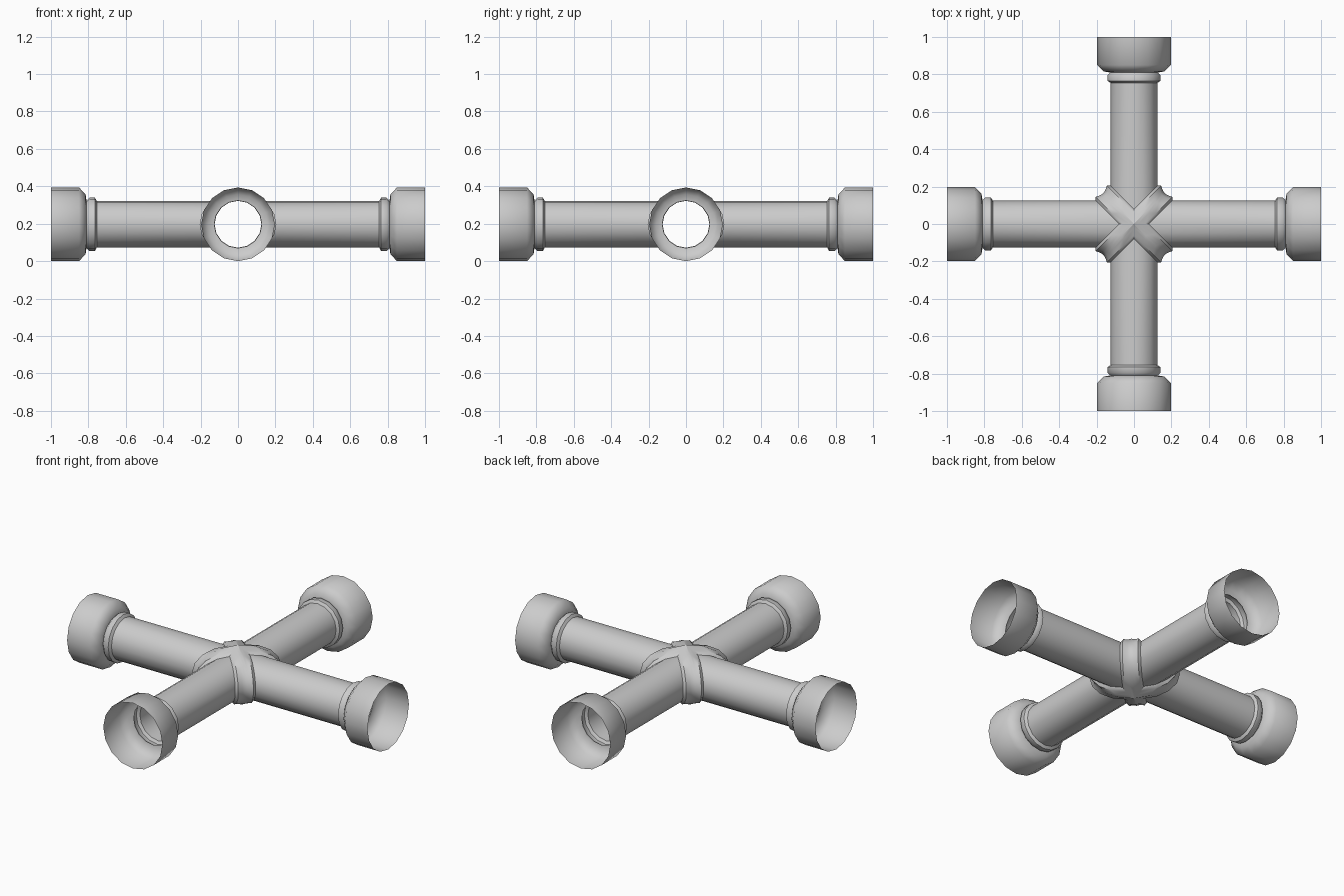
import bpy, bmesh, math
from mathutils import Matrix

if "Cube" in bpy.data.objects:
    bpy.data.objects.remove(bpy.data.objects["Cube"])

SIDES = 16
AXIS_Z = 0.197


def add_rings(bm, profile, turn, mitred):
    """Skin rings (distance, radius) along one arm; mitred rings follow the diagonal seam."""
    rot = Matrix.Translation((0, 0, AXIS_Z)) @ Matrix.Rotation(turn, 4, 'Z')
    rings = []
    for (d, r), m in zip(profile, mitred):
        ring = []
        for i in range(SIDES):
            a = 2 * math.pi * i / SIDES
            y, z = r * math.cos(a), r * math.sin(a)
            ring.append(bm.verts.new(rot @ Matrix.Translation((d + (abs(y) if m else 0), y, z)).to_translation()))
        rings.append(ring)
    for lo, hi in zip(rings, rings[1:]):
        for i in range(SIDES):
            j = (i + 1) % SIDES
            bm.faces.new((lo[i], lo[j], hi[j], hi[i]))


def finish(bm, name):
    bmesh.ops.remove_doubles(bm, verts=bm.verts, dist=0.0005)
    mesh = bpy.data.meshes.new(name)
    bm.to_mesh(mesh)
    bm.free()
    ob = bpy.data.objects.new(name, mesh)
    bpy.context.collection.objects.link(ob)
    bpy.ops.object.select_all(action='DESELECT')
    ob.select_set(True)
    bpy.context.view_layer.objects.active = ob
    bpy.ops.object.shade_smooth_by_angle(angle=math.radians(48))


# Raised weld joint where the four mitred pipes meet
joint = [(0.0, 0.165), (0.022, 0.155), (0.06, 0.145), (0.08, 0.125)]
bm = bmesh.new()
for k in range(4):
    add_rings(bm, joint, k * math.pi / 2, [True] * len(joint))
finish(bm, "cross_joint")

# Open-ended pipe arms: pipe, retaining bead, chamfered socket
arm = [(0.08, 0.125), (0.755, 0.125), (0.765, 0.142), (0.795, 0.142), (0.81, 0.127),
       (0.815, 0.16), (0.85, AXIS_Z), (1.0, AXIS_Z)]
for k, side in enumerate(("right", "back", "left", "front")):
    bm = bmesh.new()
    add_rings(bm, arm, k * math.pi / 2, [True] + [False] * (len(arm) - 1))
    finish(bm, "pipe_arm_" + side)
